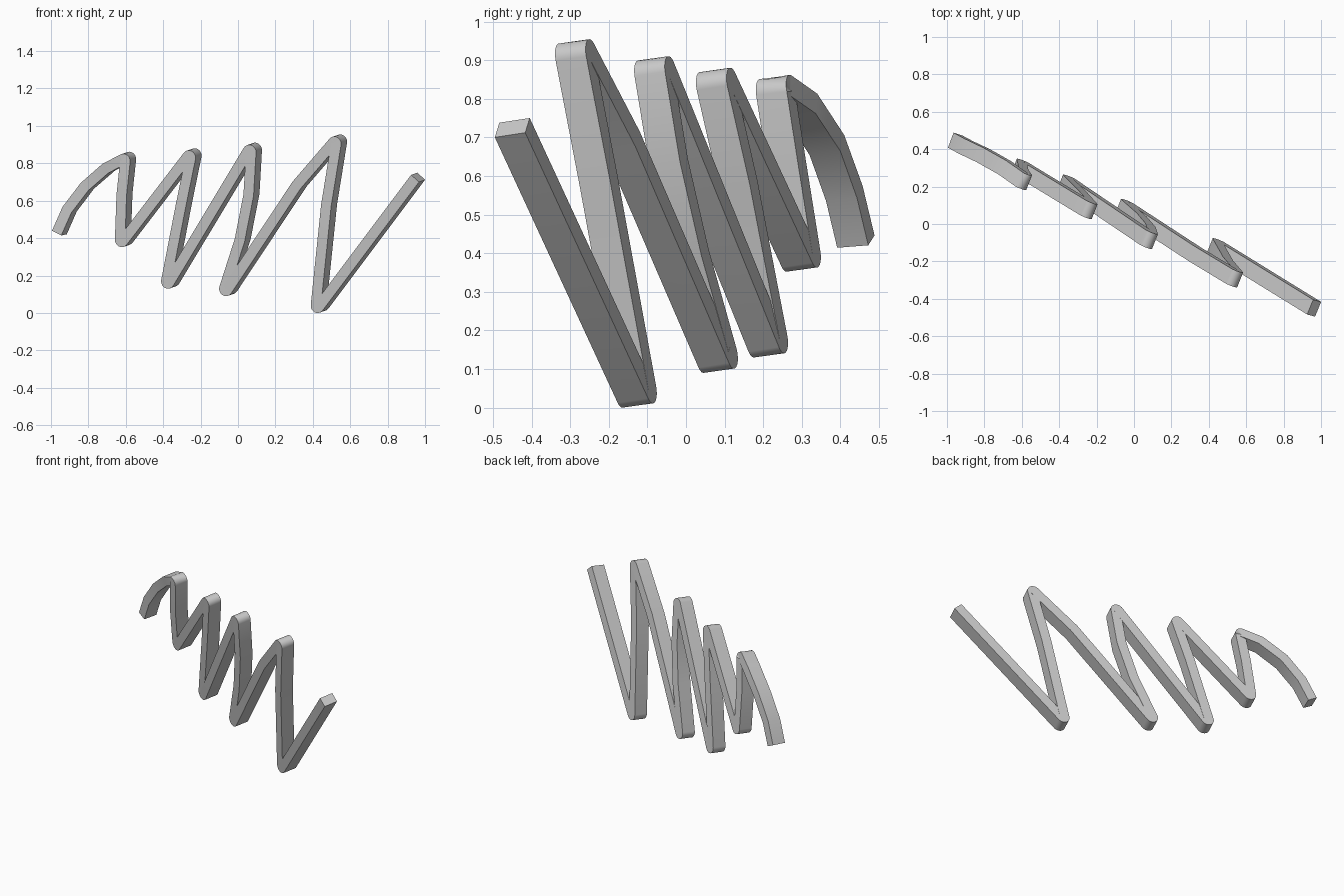
import bpy, bmesh
from math import radians
from mathutils import Vector

if "Cube" in bpy.data.objects:
    bpy.data.objects.remove(bpy.data.objects["Cube"])

# Centre line of the zigzag: x, y, z, and whether it is a rounded hairpin
PATH = [
    (-0.955, 0.44, 0.43, 0), (-0.90, 0.41, 0.555, 0), (-0.805, 0.365, 0.68, 0),
    (-0.69, 0.30, 0.78, 0), (-0.596, 0.235, 0.818, 1),
    (-0.607, 0.26, 0.635, 0), (-0.607, 0.295, 0.395, 1),
    (-0.246, 0.08, 0.837, 1), (-0.29, 0.135, 0.58, 0), (-0.36, 0.21, 0.173, 1),
    (0.077, -0.08, 0.867, 1), (0.072, -0.045, 0.635, 0), (0.025, 0.01, 0.395, 0),
    (-0.05, 0.08, 0.133, 1), (0.33, -0.165, 0.69, 0), (0.532, -0.285, 0.911, 1),
    (0.487, -0.225, 0.58, 0), (0.44, -0.13, 0.043, 1), (0.963, -0.45, 0.725, 0),
]
NORMAL = Vector((0.40, 1.0, 0.14)).normalized()   # across the bar's depth
HALF_W, HALF_D, BEND_R, STEPS = 0.029, 0.043, 0.009, 10

bm = bmesh.new()
rings = []


def frame(t):
    n = (NORMAL - t * NORMAL.dot(t)).normalized()
    return t.cross(n).normalized(), n


def add_ring(centre, t, shift=0.0, stretch=1.0):
    lat, n = frame(t)
    c = centre + lat * shift
    w = HALF_W * stretch
    rings.append([bm.verts.new(c + lat * a * w + n * b * HALF_D)
                  for a, b in ((-1, -1), (1, -1), (1, 1), (-1, 1))])


# Rectangular section swept along the line, fanned round at each hairpin
pts = [Vector(p[:3]) for p in PATH]
for i, p in enumerate(pts):
    d1 = (p - pts[i - 1]).normalized() if i else None
    d2 = (pts[i + 1] - p).normalized() if i < len(pts) - 1 else None
    d1, d2 = d1 or d2, d2 or d1
    if PATH[i][3]:
        side = 1 if (d1 - d2).dot(frame(d1)[0]) > 0 else -1
        for k in range(STEPS + 1):
            add_ring(p, d1.slerp(d2, k / STEPS), side * BEND_R)
    else:
        t = (d1 + d2).normalized()
        add_ring(p, t, 0, 1 / max(t.dot(d1), 0.7))

for a, b in zip(rings, rings[1:]):
    for k in range(4):
        j = (k + 1) % 4
        bm.faces.new((a[k], a[j], b[j], b[k]))
bm.faces.new(rings[0][::-1])
bm.faces.new(rings[-1])
bmesh.ops.recalc_face_normals(bm, faces=bm.faces)

mesh = bpy.data.meshes.new("zigzag_bar")
bm.to_mesh(mesh)
bm.free()
bar = bpy.data.objects.new("zigzag_bar", mesh)
bpy.context.collection.objects.link(bar)
bpy.context.view_layer.objects.active = bar
bar.select_set(True)
bpy.ops.object.shade_smooth_by_angle(angle=radians(30))
